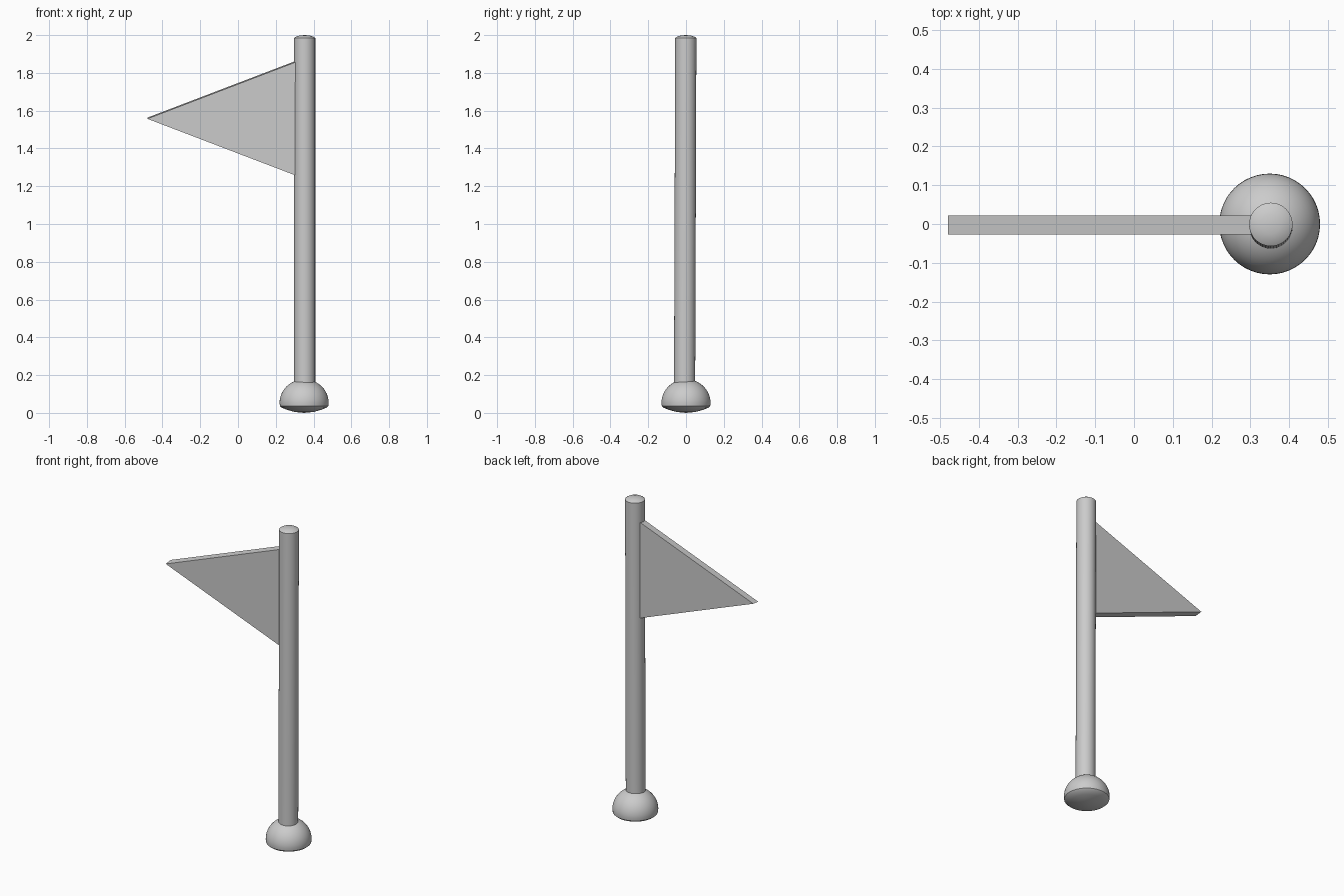
import bpy, bmesh, math
from mathutils import Vector

if "Cube" in bpy.data.objects:
    bpy.data.objects.remove(bpy.data.objects["Cube"])

SEG = 48


def finish(name, bm, smooth=True):
    bmesh.ops.recalc_face_normals(bm, faces=bm.faces)
    mesh = bpy.data.meshes.new(name)
    bm.to_mesh(mesh)
    bm.free()
    ob = bpy.data.objects.new(name, mesh)
    bpy.context.collection.objects.link(ob)
    if smooth:
        bpy.ops.object.select_all(action='DESELECT')
        ob.select_set(True)
        bpy.context.view_layer.objects.active = ob
        bpy.ops.object.shade_smooth_by_angle(angle=math.radians(35))
    return ob


def lathe(name, profile, loc, lean=0.0):
    """Revolve (radius, z) points about z; lean shifts y along the height."""
    bm = bmesh.new()
    verts = [bm.verts.new((r, 0, z)) for r, z in profile]
    edges = [bm.edges.new(p) for p in zip(verts, verts[1:])]
    bmesh.ops.spin(bm, geom=verts + edges, cent=(0, 0, 0), axis=(0, 0, 1),
                   angle=math.tau, steps=SEG)
    bmesh.ops.remove_doubles(bm, verts=bm.verts, dist=1e-5)
    for v in bm.verts:
        v.co += Vector((loc[0], loc[1] + lean * v.co.z, 0))
    return finish(name, bm)


# Domed base: shallow rounded underside, hemispherical top
base = [(0, 0.0), (0.05, 0.005), (0.09, 0.016), (0.118, 0.027), (0.128, 0.036)]
base += [(0.13 * math.cos(a), 0.053 + 0.125 * math.sin(a))
         for a in (math.radians(90) * i / 12 for i in range(12))]
base += [(0, 0.178)]
lathe("base", base, (0.35, 0.0))

# Slightly leaning pole with a low domed cap
pole = [(0, 0.10), (0.056, 0.10), (0.056, 1.985), (0.045, 1.992),
        (0.025, 1.998), (0, 2.0)]
lathe("pole", pole, (0.353, -0.008), lean=0.0035)

# Triangular pennant, back face a touch higher than the front
bm = bmesh.new()
outline = [(-0.48, 1.56), (0.305, 1.26), (0.305, 1.86)]
front = bm.faces.new([bm.verts.new((x, -0.027, z - 0.003)) for x, z in outline])
ext = bmesh.ops.extrude_face_region(bm, geom=[front], use_keep_orig=True)
bmesh.ops.translate(bm, vec=(0, 0.049, 0.006),
                    verts=[g for g in ext["geom"] if isinstance(g, bmesh.types.BMVert)])
finish("pennant", bm, smooth=False)
